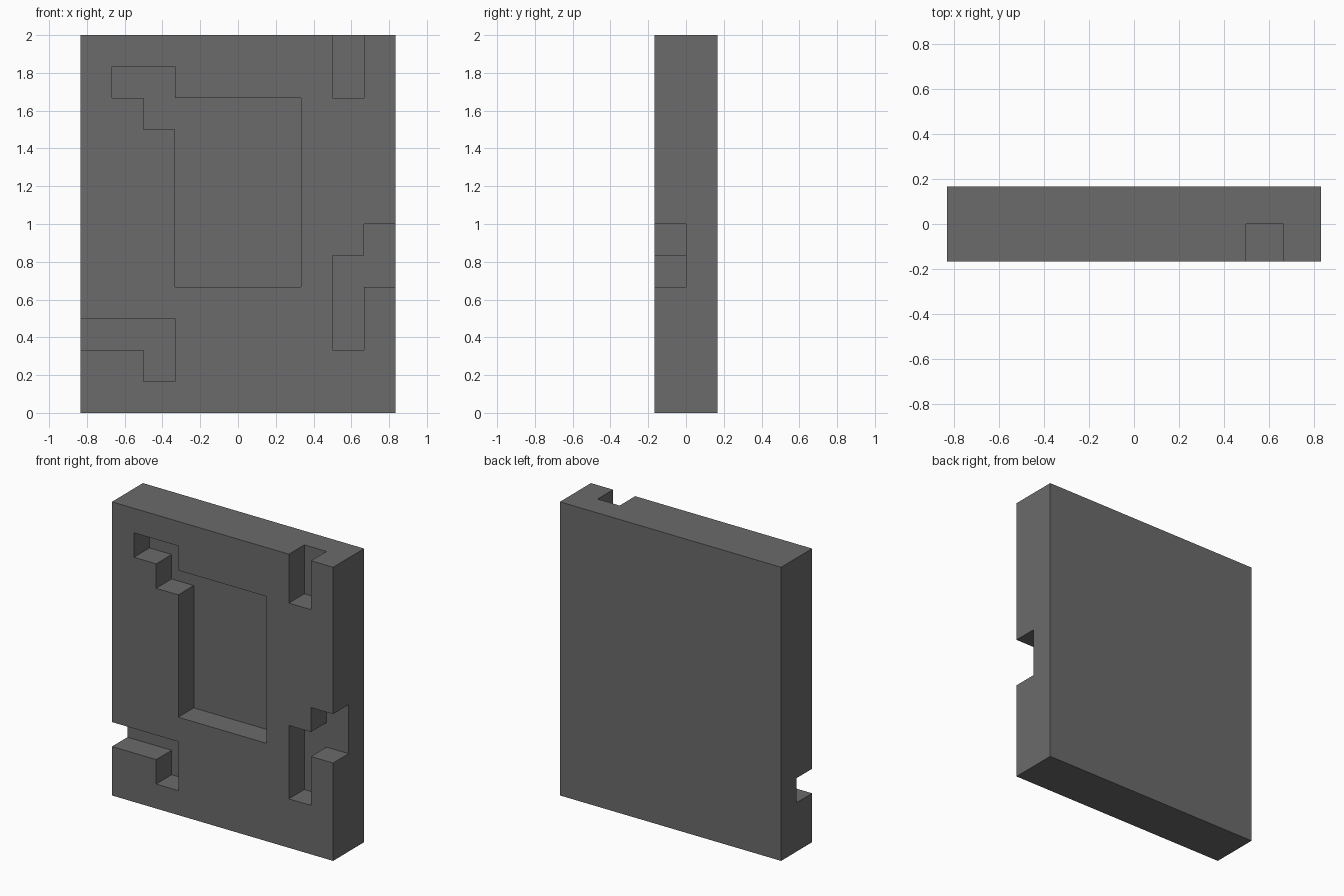
import bpy
import bmesh

UNIT = 1 / 6  # the whole panel sits on a regular module

cube = bpy.data.objects.get("Cube")
if cube:
    bpy.data.objects.remove(cube, do_unlink=True)

grey = bpy.data.materials.new("stone_grey")
grey.use_nodes = True
colour = (0.147, 0.147, 0.147, 1)
grey.diffuse_color = colour
grey.node_tree.nodes["Principled BSDF"].inputs["Base Color"].default_value = colour


def prism(name, outline, front, back):
    """Extrude an x-z outline, in modules, from front to back along y."""
    bm = bmesh.new()
    face = bm.faces.new([bm.verts.new((x * UNIT, front * UNIT, z * UNIT)) for x, z in outline])
    new = bmesh.ops.extrude_face_region(bm, geom=[face])["geom"]
    verts = [v for v in new if isinstance(v, bmesh.types.BMVert)]
    bmesh.ops.translate(bm, verts=verts, vec=(0, (back - front) * UNIT, 0))
    bmesh.ops.recalc_face_normals(bm, faces=bm.faces)
    mesh = bpy.data.meshes.new(name)
    bm.to_mesh(mesh)
    bm.free()
    mesh.materials.append(grey)
    obj = bpy.data.objects.new(name, mesh)
    bpy.context.collection.objects.link(obj)
    return obj


# Solid panel
panel = prism("wall_panel", [(-5, 0), (5, 0), (5, 12), (-5, 12)], -1, 1)

# Recesses in the front, half the panel deep; open ones overshoot the edge
recesses = {
    "centre_recess": [(-4, 11), (-2, 11), (-2, 10), (2, 10), (2, 4),
                      (-2, 4), (-2, 9), (-3, 9), (-3, 10), (-4, 10)],
    "top_slot": [(3, 10), (4, 10), (4, 13), (3, 13)],
    "left_channel": [(6, 6), (4, 6), (4, 5), (3, 5), (3, 2), (4, 2), (4, 4), (6, 4)],
    "right_channel": [(-6, 3), (-2, 3), (-2, 1), (-3, 1), (-3, 2), (-6, 2)],
}
bpy.context.view_layer.objects.active = panel
for name, outline in recesses.items():
    cutter = prism(name, outline, -2, 0)
    cutter.hide_render = True
    cut = panel.modifiers.new(name, "BOOLEAN")
    cut.operation = "DIFFERENCE"
    cut.solver = "EXACT"
    cut.object = cutter
    bpy.ops.object.modifier_apply(modifier=cut.name)
    bpy.data.objects.remove(cutter, do_unlink=True)
